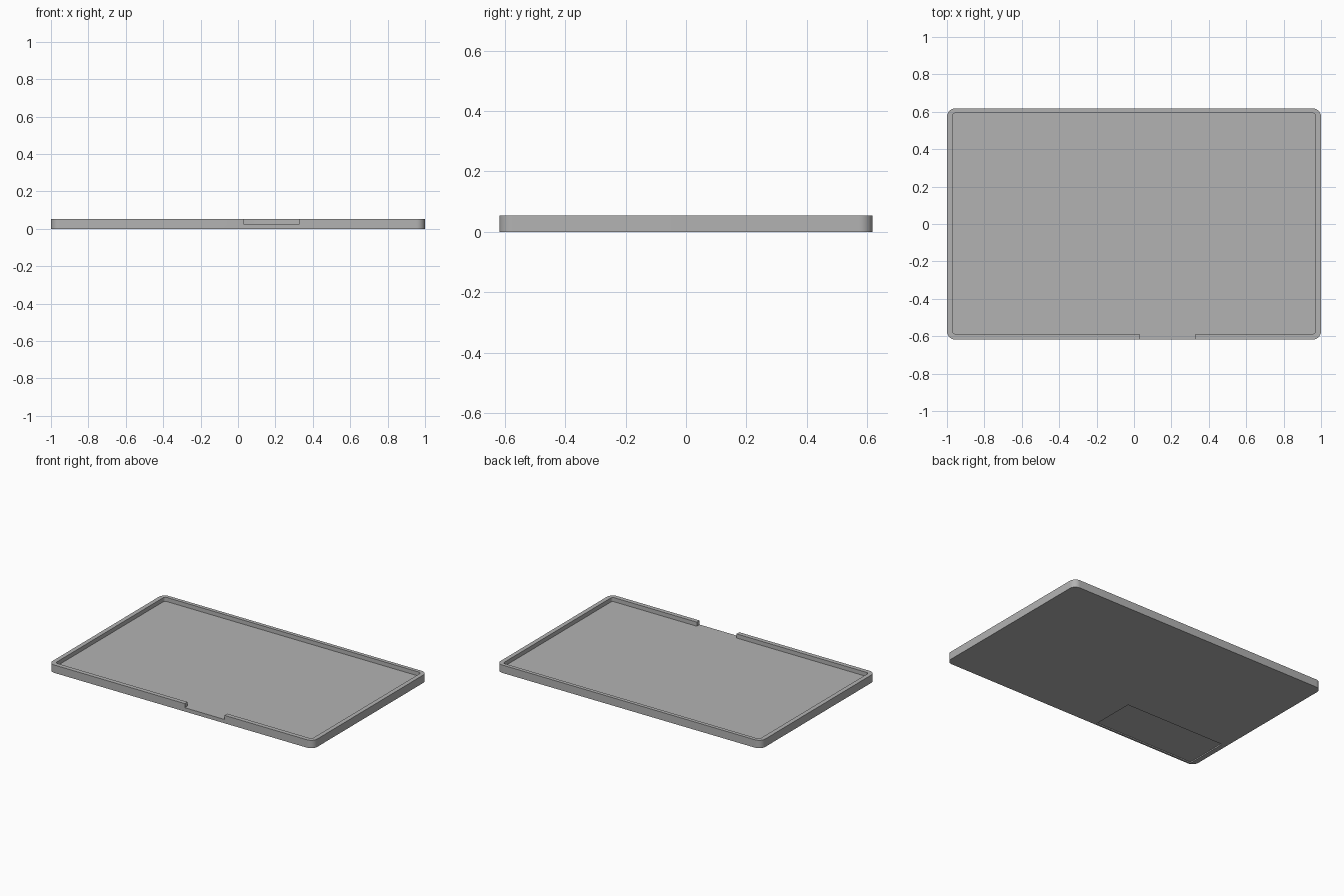
import bpy
import bmesh
import math

cube = bpy.data.objects.get("Cube")
if cube:
    bpy.data.objects.remove(cube, do_unlink=True)

grey = bpy.data.materials.new("plain grey")
grey.use_nodes = True
colour = (0.45, 0.45, 0.45, 1)
grey.diffuse_color = colour
grey.node_tree.nodes["Principled BSDF"].inputs["Base Color"].default_value = colour


def rounded_slab(name, x0, x1, y0, y1, z0, z1, radius, steps=10):
    """Upright slab with rounded vertical corners (square when radius is 0)."""
    bm = bmesh.new()
    corners = [(x1, y1, -1, -1), (x0, y1, 1, -1), (x0, y0, 1, 1), (x1, y0, -1, 1)]
    ring = []
    for i, (x, y, sx, sy) in enumerate(corners):
        count = steps if radius else 0
        for k in range(count + 1):
            a = math.pi / 2 * (i + k / max(count, 1))
            ring.append(bm.verts.new((x + sx * radius + radius * math.cos(a),
                                      y + sy * radius + radius * math.sin(a), z0)))
    base = bm.faces.new(ring)
    top = bmesh.ops.extrude_face_region(bm, geom=[base])["geom"]
    bmesh.ops.translate(bm, vec=(0, 0, z1 - z0),
                        verts=[v for v in top if isinstance(v, bmesh.types.BMVert)])
    bmesh.ops.recalc_face_normals(bm, faces=bm.faces)
    mesh = bpy.data.meshes.new(name)
    bm.to_mesh(mesh)
    bm.free()
    mesh.materials.append(grey)
    obj = bpy.data.objects.new(name, mesh)
    bpy.context.collection.objects.link(obj)
    return obj


def cut(target, cutter):
    """Subtract the cutter and discard it."""
    cutter.hide_render = True
    mod = target.modifiers.new("cut", "BOOLEAN")
    mod.operation = "DIFFERENCE"
    mod.solver = "EXACT"
    mod.object = cutter
    bpy.context.view_layer.objects.active = target
    bpy.ops.object.modifier_apply(modifier=mod.name)
    bpy.data.objects.remove(cutter, do_unlink=True)


floor, height = 0.026, 0.054

# Tray body
tray = rounded_slab("tray", -1, 1, -0.618, 0.618, 0, height, 0.045)

# Hollow inside, leaving a thin rim
cut(tray, rounded_slab("hollow", -0.97, 0.97, -0.588, 0.593, floor, 0.1, 0.015))

# Notch through the front rim, level with the floor
cut(tray, rounded_slab("notch", 0.03, 0.33, -0.7, -0.5, floor, 0.1, 0))

# Shallow rectangular recess underneath
cut(tray, rounded_slab("recess", -0.965, -0.205, -0.606, -0.302, -0.05, 0.008, 0))

# Smooth corners, crisp edges
bpy.ops.object.select_all(action="DESELECT")
tray.select_set(True)
bpy.context.view_layer.objects.active = tray
bpy.ops.object.shade_smooth_by_angle(angle=math.radians(30))
